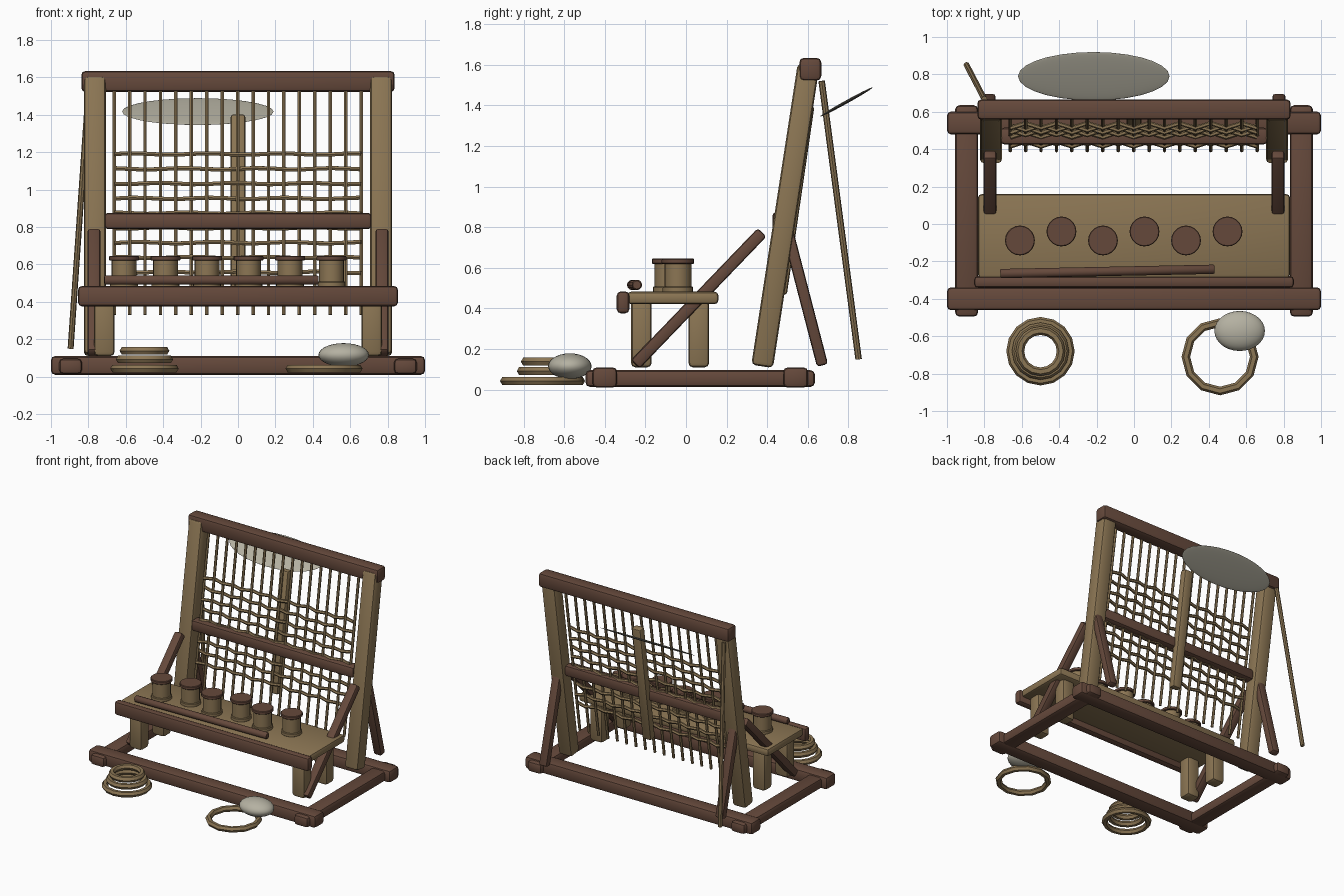
import bpy, math
from mathutils import Vector, Matrix

old = bpy.data.objects.get("Cube")
if old:
    bpy.data.objects.remove(old, do_unlink=True)


def material(name, rgb):
    m = bpy.data.materials.new(name)
    m.use_nodes = True
    m.diffuse_color = (*rgb, 1)
    bsdf = m.node_tree.nodes["Principled BSDF"]
    bsdf.inputs["Base Color"].default_value = (*rgb, 1)
    bsdf.inputs["Roughness"].default_value = 0.9
    return m


BROWN = material("dark_wood", (0.13, 0.066, 0.044))
TAN = material("light_wood", (0.26, 0.18, 0.088))
STONE = material("pale_stone", (0.46, 0.44, 0.36))


def finish(name, mat, bevel=0.0, segments=2):
    ob = bpy.context.object
    ob.name = ob.data.name = name
    ob.data.materials.clear()
    ob.data.materials.append(mat)
    if bevel:
        mod = ob.modifiers.new("soft_edges", "BEVEL")
        mod.width, mod.segments = bevel, segments
        bpy.ops.object.modifier_apply(modifier=mod.name)
    bpy.ops.object.shade_smooth_by_angle(angle=math.radians(40))
    return ob


def frame(a, b):
    """Matrix at the middle of a-b with local z running along it."""
    z = (b - a).normalized()
    ref = Vector((0, 1, 0)) if abs(z.x) > 0.9 else Vector((1, 0, 0))
    y = z.cross(ref).normalized()
    x = y.cross(z)
    m = Matrix((x, y, z)).transposed().to_4x4()
    m.translation = (a + b) / 2
    return m


def beam(name, a, b, w, d, mat, bevel=0.022):
    a, b = Vector(a), Vector(b)
    bpy.ops.mesh.primitive_cube_add(size=1)
    ob = bpy.context.object
    ob.data.transform(frame(a, b) @ Matrix.Diagonal((w, d, (b - a).length, 1)))
    return finish(name, mat, bevel)


def pole(name, a, b, r, mat, sides=8, bevel=0.0):
    a, b = Vector(a), Vector(b)
    bpy.ops.mesh.primitive_cylinder_add(vertices=sides, radius=r, depth=(b - a).length)
    bpy.context.object.data.transform(frame(a, b))
    return finish(name, mat, bevel, 1)


def ring(name, centre, major, minor, sides=16):
    bpy.ops.mesh.primitive_torus_add(location=centre, major_radius=major, minor_radius=minor,
                                     major_segments=sides, minor_segments=6)
    return finish(name, TAN)


def ellipsoid(name, centre, scale, tilt=0.0):
    bpy.ops.mesh.primitive_uv_sphere_add(segments=28, ring_count=14, location=centre,
                                         rotation=(tilt, 0, 0))
    bpy.context.object.scale = scale
    return finish(name, STONE)


def lean(z):
    """Depth of the tilted frame plane at height z."""
    return 0.375 + 0.154 * (z - 0.115)


# Ground frame
for label, y in (("front", -0.4), ("back", 0.54)):
    beam(f"{label}_base_rail", (-1, y, 0.06), (1, y, 0.06), 0.122, 0.1, BROWN)
for label, s in (("right", -1), ("left", 1)):
    beam(f"{label}_base_rail", (s * 0.895, -0.495, 0.055), (s * 0.895, 0.635, 0.055),
         0.122, 0.082, BROWN)

    # Tilted uprights with their braces
    beam(f"{label}_upright", (s * 0.765, lean(0.115), 0.115), (s * 0.765, lean(1.6), 1.6),
         0.118, 0.108, TAN)
    beam(f"{label}_front_brace", (s * 0.77, -0.25, 0.125), (s * 0.77, 0.375, 0.775),
         0.07, 0.06, BROWN, 0.015)
    beam(f"{label}_back_brace", (s * 0.775, 0.49, 0.82), (s * 0.775, 0.672, 0.12),
         0.07, 0.056, BROWN, 0.015)

    # Bench legs
    for part, y in (("front", -0.22), ("back", 0.063)):
        beam(f"{label}_{part}_bench_leg", (s * 0.715, y, 0.11), (s * 0.715, y, 0.44),
             0.11, 0.102, TAN)

# Cross beams of the tilted frame
beam("top_beam", (-0.838, 0.612, 1.578), (0.838, 0.612, 1.578), 0.108, 0.112, BROWN)
beam("middle_beam", (-0.715, 0.47, 0.832), (0.715, 0.47, 0.832), 0.09, 0.088, BROWN)
beam("centre_stay", (0, lean(0.47) + 0.037, 0.47), (0, lean(1.4) + 0.03, 1.4),
     0.078, 0.06, TAN, 0.015)

# Upright warp rods
COUNT, STEP, FIRST = 17, 0.0825, -0.662
for i in range(COUNT):
    x = FIRST + i * STEP
    pole(f"warp_rod_{i + 1}", (x, lean(0.33) - 0.015, 0.33),
         (x, lean(1.55) - 0.015, 1.55), 0.0105, TAN, 6)


# Woven cross strands, passing in front of and behind the rods by turns
def strand(name, z, phase):
    curve = bpy.data.curves.new(name, "CURVE")
    curve.dimensions = "3D"
    curve.bevel_depth, curve.bevel_resolution = 0.0125, 1
    curve.use_fill_caps = True
    line = curve.splines.new("POLY")
    line.points.add(COUNT - 1)
    for i, p in enumerate(line.points):
        side = 1 if (i + phase) % 2 else -1
        h = z + 0.004 * math.sin(i * 1.3 + phase * 2)
        p.co = (FIRST + i * STEP, lean(z) - 0.015 + side * 0.013, h, 1)
    temp = bpy.data.objects.new(name, curve)
    bpy.context.collection.objects.link(temp)
    bpy.context.view_layer.update()
    mesh = bpy.data.meshes.new_from_object(
        temp.evaluated_get(bpy.context.evaluated_depsgraph_get()))
    bpy.data.objects.remove(temp, do_unlink=True)
    ob = bpy.data.objects.new(name, mesh)
    bpy.context.collection.objects.link(ob)
    bpy.ops.object.select_all(action="DESELECT")
    ob.select_set(True)
    bpy.context.view_layer.objects.active = ob
    finish(name, TAN)


for row in range(9):
    strand(f"weft_strand_{row + 1}", 1.19 - row * 0.079, row)

# Bench
beam("bench_top", (-0.834, -0.065, 0.452), (0.834, -0.065, 0.452), 0.45, 0.062, TAN, 0.02)
beam("bench_front_rail", (-0.855, -0.31, 0.43), (0.855, -0.31, 0.43), 0.062, 0.108, BROWN, 0.02)
pole("bench_rod", (-0.715, -0.265, 0.516), (0.43, -0.242, 0.516), 0.027, BROWN, 8, 0.006)

# Lidded pots along the bench, in two staggered rows
for i in range(6):
    x, y = -0.61 + i * 0.222, (-0.04 if i % 2 else -0.088)
    pole(f"pot_foot_{i + 1}", (x, y, 0.48), (x, y, 0.508), 0.075, TAN, 20, 0.004)
    pole(f"pot_body_{i + 1}", (x, y, 0.5), (x, y, 0.625), 0.066, TAN, 20)
    pole(f"pot_lid_{i + 1}", (x, y, 0.62), (x, y, 0.645), 0.08, BROWN, 20, 0.004)

# Thin pole leaning at the back
pole("leaning_pole", (-0.895, 0.85, 0.15), (-0.8, 0.668, 1.52), 0.016, TAN, 8)

# Coils on the ground, stone and tilted disc
for i, (major, z) in enumerate(((0.16, 0.043), (0.13, 0.092), (0.11, 0.138))):
    ring(f"stacked_coil_{i + 1}", (-0.5, -0.68, z), major, 0.023)
ring("loose_coil", (0.46, -0.71, 0.043), 0.183, 0.023, 12)
ellipsoid("smooth_stone", (0.565, -0.572, 0.116), (0.135, 0.107, 0.063))
ellipsoid("tilted_disc", (-0.215, 0.79, 1.417), (0.405, 0.148, 0.008), math.radians(29))
